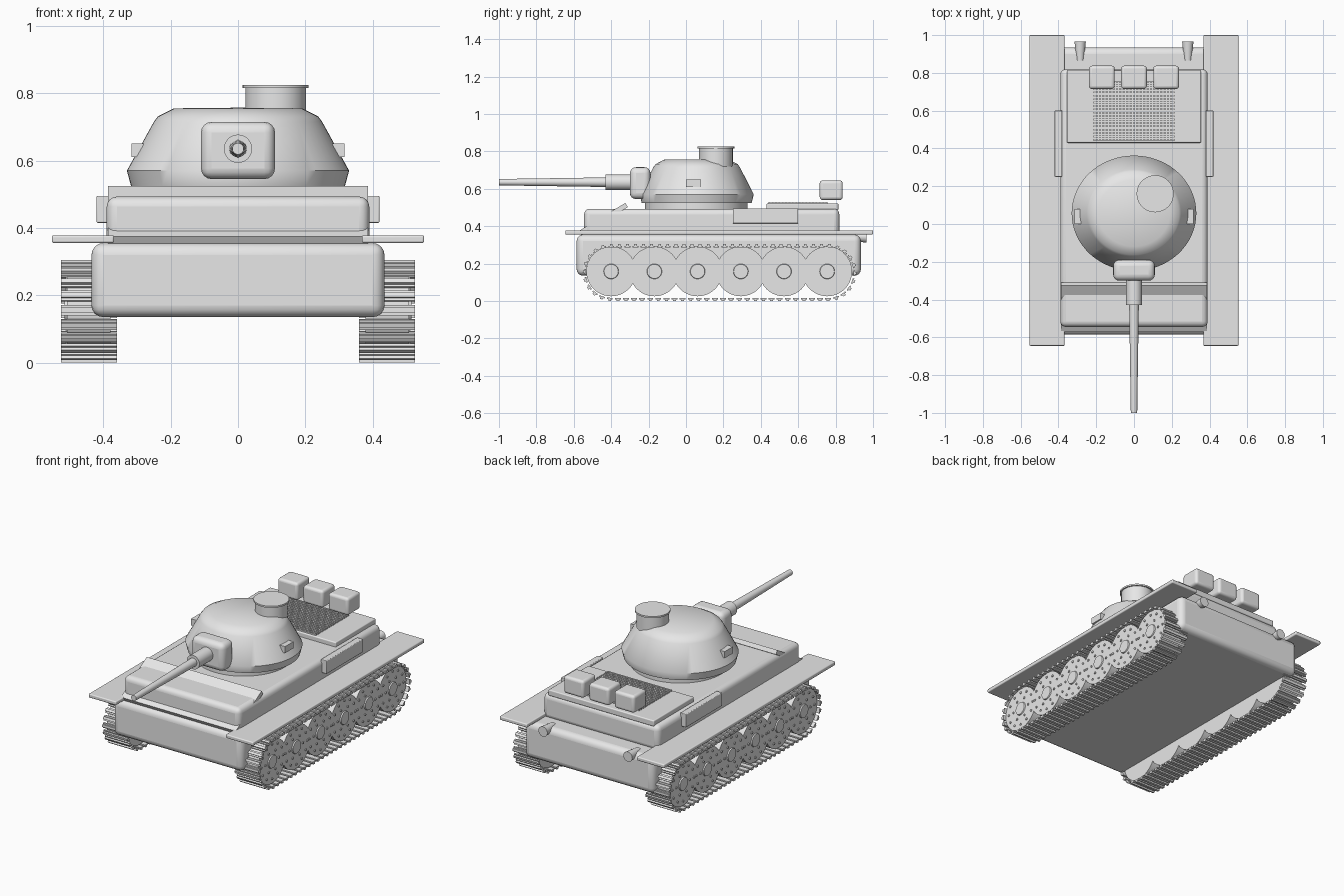
import bpy, bmesh, math
from mathutils import Matrix, Vector

cube = bpy.data.objects.get("Cube")
if cube:
    bpy.data.objects.remove(cube, do_unlink=True)

grey = bpy.data.materials.new("light_grey")
grey.use_nodes = True
grey.diffuse_color = (0.8, 0.8, 0.8, 1)
grey.node_tree.nodes["Principled BSDF"].inputs["Base Color"].default_value = (0.8, 0.8, 0.8, 1)


def finish(name, bm, smooth=0, bevel=0):
    """Turn a bmesh into an object with the grey material."""
    bmesh.ops.recalc_face_normals(bm, faces=bm.faces)
    mesh = bpy.data.meshes.new(name)
    bm.to_mesh(mesh)
    bm.free()
    mesh.materials.append(grey)
    ob = bpy.data.objects.new(name, mesh)
    bpy.context.collection.objects.link(ob)
    if bevel:
        mod = ob.modifiers.new("rounding", "BEVEL")
        mod.width, mod.segments = bevel, 4
    if smooth:
        bpy.ops.object.select_all(action="DESELECT")
        ob.select_set(True)
        bpy.context.view_layer.objects.active = ob
        bpy.ops.object.shade_smooth_by_angle(angle=math.radians(smooth))
    return ob


def add_box(bm, centre, size, turn=0):
    """Box turned about the x axis."""
    m = (Matrix.Translation(centre) @ Matrix.Rotation(turn, 4, "X")
         @ Matrix.Diagonal((*size, 1)))
    bmesh.ops.create_cube(bm, size=1, matrix=m)


def box(name, x, y, z, bevel=0):
    """Box from its ranges along each axis."""
    bm = bmesh.new()
    ranges = (x, y, z)
    add_box(bm, [(a + b) / 2 for a, b in ranges], [b - a for a, b in ranges])
    return finish(name, bm, 40 if bevel else 0, bevel)


def add_rod(bm, centre, r1, r2, length, axis, sides=32):
    """Cylinder or cone along an axis, r1 at its start."""
    turn = Vector((0, 0, 1)).rotation_difference(Vector(axis)).to_matrix().to_4x4()
    bmesh.ops.create_cone(bm, cap_ends=True, segments=sides, radius1=r1, radius2=r2,
                          depth=length, matrix=Matrix.Translation(centre) @ turn)


def rod(name, centre, r1, r2, length, axis):
    bm = bmesh.new()
    add_rod(bm, centre, r1, r2, length, axis)
    return finish(name, bm, 40)


def lathe(name, profile, centre, squash=1, sides=64):
    """Spin a radius and height profile about the vertical axis."""
    bm = bmesh.new()
    verts = [bm.verts.new((r, 0, z)) for r, z in profile]
    edges = [bm.edges.new(pair) for pair in zip(verts, verts[1:])]
    bmesh.ops.spin(bm, geom=verts + edges, cent=(0, 0, 0), axis=(0, 0, 1),
                   angle=math.tau, steps=sides, use_duplicate=False)
    bmesh.ops.remove_doubles(bm, verts=bm.verts, dist=0.0005)
    bmesh.ops.transform(bm, verts=bm.verts, matrix=Matrix.Translation(centre)
                        @ Matrix.Diagonal((1, squash, 1, 1)))
    return finish(name, bm, 42)


# Hull
box("lower_hull", (-0.435, 0.435), (-0.585, 0.935), (0.135, 0.355), 0.035)
box("upper_hull", (-0.39, 0.39), (-0.545, 0.82), (0.34, 0.493), 0.03)
bm = bmesh.new()
add_box(bm, (0, -0.442, 0.438), (0.772, 0.29, 0.026), math.radians(31))
finish("front_armour_plate", bm)

# Engine deck with grille and stowage
box("engine_deck", (-0.355, 0.355), (0.43, 0.815), (0.485, 0.521), 0.006)
bm = bmesh.new()
for i in range(18):
    add_box(bm, (0, 0.445 + i * 0.018, 0.523), (0.43, 0.009, 0.012))
for i in range(24):
    add_box(bm, (-0.207 + i * 0.018, 0.598, 0.522), (0.005, 0.315, 0.008))
finish("engine_grille", bm)
for i in (-1, 0, 1):
    box("stowage_box", (i * 0.17 - 0.068, i * 0.17 + 0.068), (0.715, 0.838),
        (0.54, 0.645), 0.016)

# Turret
lathe("turret_ring", [(0, 0.48), (0.275, 0.48), (0.275, 0.53), (0, 0.53)], (0, 0.055, 0))
lathe("turret", [(0, 0.525), (0.318, 0.525), (0.33, 0.57), (0.25, 0.715), (0.238, 0.731),
                 (0.19, 0.755), (0, 0.757)], (0, 0.057, 0), 0.925)
lathe("cupola", [(0, 0.72), (0.09, 0.72), (0.09, 0.815), (0.098, 0.815),
                 (0.098, 0.825), (0, 0.825)], (0.112, 0.16, 0))

# Gun
box("gun_mantlet", (-0.11, 0.11), (-0.3, -0.19), (0.545, 0.715), 0.032)
rod("gun_sleeve", (0, -0.355, 0.635), 0.042, 0.042, 0.15, (0, -1, 0))
rod("gun_barrel", (0, -0.7, 0.635), 0.026, 0.017, 0.6, (0, -1, 0))


def wheel(bm, x, y, s):
    """Road wheel with a hub and bolts on its outer face."""
    z = 0.158
    add_rod(bm, (x, y, z), 0.133, 0.133, 0.13, (s, 0, 0), 40)
    face = x + s * 0.066
    add_rod(bm, (face, y, z), 0.042, 0.038, 0.012, (s, 0, 0), 24)
    for radius, count in ((0.065, 6), (0.105, 12)):
        for k in range(count):
            a = math.tau * k / count
            add_rod(bm, (face, y + radius * math.cos(a), z + radius * math.sin(a)),
                    0.007, 0.007, 0.008, (s, 0, 0), 8)


def track(name, x):
    """Links spaced evenly along a loop with round ends."""
    front, back, z, r, count = -0.4, 0.76, 0.152, 0.14, 74
    straight, arc = back - front, math.pi * r
    bm = bmesh.new()
    for i in range(count):
        d = 2 * (straight + arc) * i / count
        side, d = (1, d) if d < straight + arc else (-1, d - straight - arc)
        start, end = (front, back) if side > 0 else (back, front)
        if d < straight:
            centre, a = start + side * d, side * math.pi / 2
        else:
            centre, a = end, side * math.pi / 2 - (d - straight) / r
        out = Vector((0, math.cos(a), math.sin(a)))
        base = Vector((x, centre, z))
        add_box(bm, base + out * (r - 0.001), (0.165, 0.031, 0.008), a - math.pi / 2)
        add_box(bm, base + out * (r + 0.004), (0.165, 0.015, 0.016), a - math.pi / 2)
    return finish(name, bm)


# Parts on both sides
for s, side in ((1, "left"), (-1, "right")):
    def span(a, b):
        return tuple(sorted((s * a, s * b)))
    box(side + "_fender", span(0.368, 0.553), (-0.645, 1.0), (0.355, 0.378), 0.006)
    box(side + "_side_box", span(0.38, 0.42), (0.25, 0.6), (0.415, 0.495), 0.004)
    box(side + "_vision_port", span(0.28, 0.316), (0.0, 0.08), (0.61, 0.65))
    rod(side + "_exhaust", (s * 0.285, 0.915, 0.342), 0.02, 0.03, 0.1, (0, 1, 0))
    bm = bmesh.new()
    for i in range(6):
        wheel(bm, s * 0.443, -0.4 + i * 0.231, s)
    finish(side + "_road_wheels", bm, 40)
    track(side + "_track", s * 0.4425)
